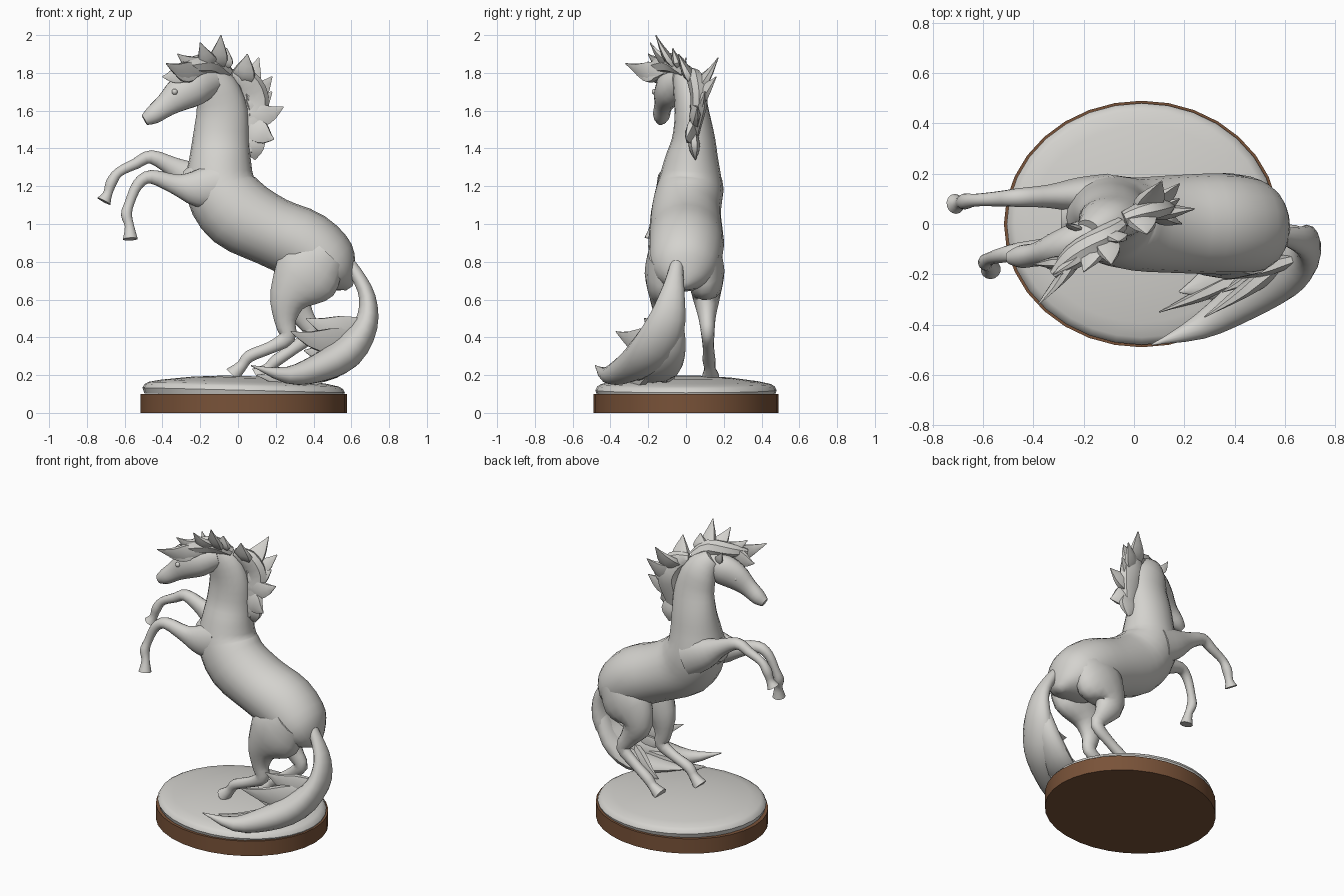
import bpy
import bmesh
import math
from mathutils import Vector

cube = bpy.data.objects.get("Cube")
if cube:
    bpy.data.objects.remove(cube, do_unlink=True)


def make_material(name, colour):
    material = bpy.data.materials.new(name)
    material.use_nodes = True
    material.diffuse_color = colour
    shader = material.node_tree.nodes["Principled BSDF"]
    shader.inputs["Base Color"].default_value = colour
    return material


STONE = make_material("pale grey stone", (0.66, 0.65, 0.62, 1))
WOOD = make_material("brown wood", (0.19, 0.085, 0.04, 1))


def finish(name, bm, material):
    """Turn a bmesh into a smooth object that keeps its sharp edges."""
    bmesh.ops.recalc_face_normals(bm, faces=bm.faces)
    mesh = bpy.data.meshes.new(name)
    bm.to_mesh(mesh)
    bm.free()
    mesh.materials.append(material)
    obj = bpy.data.objects.new(name, mesh)
    bpy.context.collection.objects.link(obj)
    for polygon in mesh.polygons:
        polygon.use_smooth = True
    mesh.set_sharp_from_angle(angle=math.radians(40))


def catmull(before, start, end, after, t):
    """Blend smoothly from start to end, guided by the outer neighbours."""
    blended = []
    for a, b, c, d in zip(before, start, end, after):
        bend = (2 * a - 5 * b + 4 * c - d) * t * t
        twist = (3 * b - a - 3 * c + d) * t ** 3
        blended.append((2 * b + (c - a) * t + bend + twist) / 2)
    return blended


def smooth_path(stations, steps):
    path = []
    last = len(stations) - 1
    for i in range(last):
        before = stations[max(i - 1, 0)]
        after = stations[min(i + 2, last)]
        for k in range(steps):
            path.append(catmull(before, stations[i], stations[i + 1], after, k / steps))
    path.append(stations[last])
    return path


def skin(bm, rings):
    """Bridge a row of equal vertex rings and cap both ends."""
    for lower, upper in zip(rings, rings[1:]):
        for k in range(len(lower)):
            bm.faces.new((lower[k - 1], lower[k], upper[k], upper[k - 1]))
    bm.faces.new(rings[0])
    bm.faces.new(rings[-1])


def add_tube(bm, stations, sides, steps):
    """Loft ellipses; each station is x, y, z, sideways radius, other radius."""
    path = smooth_path(stations, steps)
    points = [Vector(station[:3]) for station in path]
    rings = []
    for i, station in enumerate(path):
        ahead = points[min(i + 1, len(points) - 1)]
        behind = points[max(i - 1, 0)]
        tangent = (ahead - behind).normalized()
        side = Vector((0, 1, 0))
        side = (side - tangent * side.dot(tangent)).normalized()
        up = tangent.cross(side)
        wide, deep = (max(radius, 0.003) for radius in station[3:])
        ring = []
        for k in range(sides):
            turn = math.tau * k / sides
            offset = side * wide * math.cos(turn) + up * deep * math.sin(turn)
            ring.append(bm.verts.new(points[i] + offset))
        rings.append(ring)
    skin(bm, rings)


def tube(name, stations, sides=14):
    bm = bmesh.new()
    add_tube(bm, stations, sides, steps=3)
    finish(name, bm, STONE)


def leg(name, joints, radii, y_top, y_foot):
    """Joints are x, z from the body down; the leg drifts evenly in y."""
    stations = []
    for i, (x, z) in enumerate(joints):
        y = y_top + (y_foot - y_top) * i / (len(joints) - 1)
        stations.append((x, y, z, *radii[i]))
    tube(name, stations)


def tufts(name, first_root, last_root, width, tips):
    """Flat pointed locks, rooted evenly along a line, one for each tip."""
    bm = bmesh.new()
    for i, tip in enumerate(tips):
        root = Vector(first_root).lerp(Vector(last_root), i / (len(tips) - 1))
        reach = Vector(tip) - root
        sag = Vector((0, 0, -reach.length / 10))
        stations = []
        for t, size in ((0, 0.7), (0.35, 1), (0.7, 0.6), (1, 0)):
            point = root + reach * t + sag * math.sin(math.pi * t)
            stations.append((*point, width * size * 0.45, width * size))
        add_tube(bm, stations, sides=6, steps=2)
    finish(name, bm, STONE)


def disc(name, profile, material, lean=0, sides=32):
    """Stack of oval rings; each profile point is a scale and a height."""
    bm = bmesh.new()
    rings = []
    for scale, height in profile:
        ring = []
        for k in range(sides):
            turn = math.tau * k / sides
            x = 0.547 * scale * math.cos(turn)
            y = 0.49 * scale * math.sin(turn)
            ring.append(bm.verts.new((x + 0.03, y, height - lean * x)))
        rings.append(ring)
    skin(bm, rings)
    finish(name, bm, material)


# Plinth and the ground on top of it
disc("plinth", [(1, 0), (1, 0.1)], WOOD)
disc("ground", [(0.96, 0.09), (0.98, 0.12), (0.96, 0.14), (0.92, 0.152), (0.8, 0.165),
                (0.5, 0.185), (0.2, 0.195)], STONE, lean=0.025)

# Trunk and neck in one sweep from rump to poll
tube("body_and_neck", [
    (0.59, -0.01, 0.66, 0.02, 0.02), (0.56, -0.01, 0.7, 0.11, 0.08),
    (0.49, -0.01, 0.77, 0.18, 0.165),
    (0.36, 0, 0.88, 0.2, 0.19), (0.18, 0, 0.96, 0.195, 0.185),
    (0, 0, 1.06, 0.185, 0.2), (-0.09, 0.02, 1.19, 0.175, 0.19),
    (-0.095, 0.03, 1.33, 0.145, 0.165), (-0.09, 0.04, 1.45, 0.115, 0.15),
    (-0.085, 0.03, 1.6, 0.09, 0.135), (-0.12, 0.01, 1.73, 0.08, 0.11),
    (-0.18, -0.03, 1.81, 0.05, 0.06)], sides=20)
tube("chest", [(0, 0.02, 1.22, 0.14, 0.12), (-0.2, 0.02, 1.22, 0.13, 0.12),
               (-0.29, 0.02, 1.22, 0.07, 0.06)])

# Head, ears and eyes
tube("head", [
    (-0.13, -0.02, 1.76, 0.06, 0.07), (-0.22, -0.07, 1.73, 0.08, 0.1),
    (-0.3, -0.1, 1.69, 0.07, 0.093), (-0.38, -0.12, 1.63, 0.048, 0.064),
    (-0.45, -0.13, 1.577, 0.045, 0.05), (-0.495, -0.135, 1.55, 0.026, 0.03)])
tufts("ears", (-0.22, -0.14, 1.79), (-0.22, -0.02, 1.8), 0.03,
      [(-0.29, -0.2, 1.86), (-0.27, 0, 1.88)])
for label, direction in (("right_eye", -1), ("left_eye", 1)):
    bm = bmesh.new()
    bmesh.ops.create_uvsphere(bm, u_segments=10, v_segments=6, radius=0.016)
    bmesh.ops.translate(bm, verts=bm.verts, vec=(-0.335, 0.055 * direction - 0.11, 1.7))
    finish(label, bm, STONE)

# Forelegs, raised and bent
FORE_RADII = [(0.08, 0.13), (0.07, 0.1), (0.046, 0.055), (0.037, 0.037), (0.03, 0.03),
              (0.025, 0.026), (0.032, 0.03), (0.025, 0.025), (0.04, 0.04)]
leg("left_foreleg", [
    (-0.1, 1.18), (-0.22, 1.23), (-0.34, 1.3), (-0.46, 1.355), (-0.54, 1.32),
    (-0.63, 1.275), (-0.67, 1.22), (-0.69, 1.16), (-0.71, 1.12)],
    FORE_RADII, 0.12, 0.08)
leg("right_foreleg", [
    (-0.1, 1.2), (-0.22, 1.19), (-0.33, 1.21), (-0.46, 1.25), (-0.53, 1.21),
    (-0.575, 1.11), (-0.59, 1.05), (-0.575, 0.99), (-0.57, 0.92)],
    FORE_RADII, -0.07, -0.18)

# Hind legs, folded under the rump
HIND_RADII = [(0.08, 0.12), (0.1, 0.185), (0.075, 0.11), (0.047, 0.06), (0.036, 0.045),
              (0.03, 0.033), (0.034, 0.033), (0.03, 0.03), (0.045, 0.046)]
leg("right_hind_leg", [
    (0.47, 0.85), (0.37, 0.74), (0.27, 0.61), (0.25, 0.49), (0.26, 0.4),
    (0.17, 0.345), (0.06, 0.3), (0.02, 0.25), (-0.03, 0.2)],
    HIND_RADII, -0.12, -0.11)
leg("left_hind_leg", [
    (0.47, 0.86), (0.37, 0.75), (0.29, 0.62), (0.345, 0.51), (0.39, 0.425),
    (0.3, 0.345), (0.2, 0.275), (0.16, 0.235), (0.1, 0.195)],
    HIND_RADII, 0.1, 0.13)

# Mane: a crest with pointed tufts
tube("mane_crest", [
    (-0.04, 0.02, 1.79, 0.03, 0.03), (0.04, 0.05, 1.76, 0.045, 0.065),
    (0.09, 0.07, 1.66, 0.045, 0.075), (0.08, 0.05, 1.53, 0.035, 0.06),
    (0.065, 0.03, 1.38, 0.01, 0.01)], sides=8)
tufts("mane_tufts", (0.02, 0.04, 1.76), (0.08, 0.04, 1.48), 0.068, [
    (0.05, -0.04, 1.9), (0.11, 0.17, 1.88), (0.18, 0.16, 1.78), (0.18, 0.1, 1.7),
    (0.24, 0.06, 1.62), (0.19, 0, 1.45), (0.09, 0.05, 1.34)])

# Forelock swept over the right side of the head
tube("forelock_root", [
    (-0.05, 0, 1.8, 0.03, 0.03), (-0.13, -0.06, 1.85, 0.05, 0.055),
    (-0.24, -0.13, 1.84, 0.05, 0.045), (-0.32, -0.2, 1.82, 0.02, 0.02)], sides=8)
tufts("forelock_tufts", (-0.08, -0.04, 1.84), (-0.26, -0.15, 1.82), 0.055, [
    (-0.06, -0.07, 1.93), (-0.09, -0.16, 2), (-0.2, -0.19, 1.96), (-0.32, -0.2, 1.9),
    (-0.38, -0.32, 1.85), (-0.33, -0.26, 1.79), (-0.4, -0.16, 1.78)])

# Tail: a thick sweep fanning into locks that lie on the ground
tube("tail", [
    (0.55, -0.04, 0.84, 0.03, 0.03), (0.625, -0.055, 0.74, 0.042, 0.035),
    (0.685, -0.075, 0.61, 0.07, 0.045), (0.675, -0.11, 0.46, 0.105, 0.065),
    (0.575, -0.19, 0.32, 0.12, 0.09), (0.42, -0.31, 0.235, 0.085, 0.075),
    (0.26, -0.41, 0.2, 0.05, 0.045), (0.07, -0.48, 0.25, 0, 0)])
tube("tail_inner_sweep", [
    (0.68, -0.07, 0.52, 0.05, 0.04), (0.62, -0.09, 0.36, 0.09, 0.06),
    (0.5, -0.14, 0.24, 0.11, 0.06), (0.35, -0.22, 0.2, 0.09, 0.04),
    (0.18, -0.27, 0.19, 0, 0)])
tufts("tail_locks", (0.64, -0.14, 0.46), (0.52, -0.18, 0.26), 0.075, [
    (0.36, -0.22, 0.5), (0.28, -0.37, 0.43), (0.35, -0.27, 0.33), (0.25, -0.06, 0.19),
    (0.1, -0.35, 0.2)])
